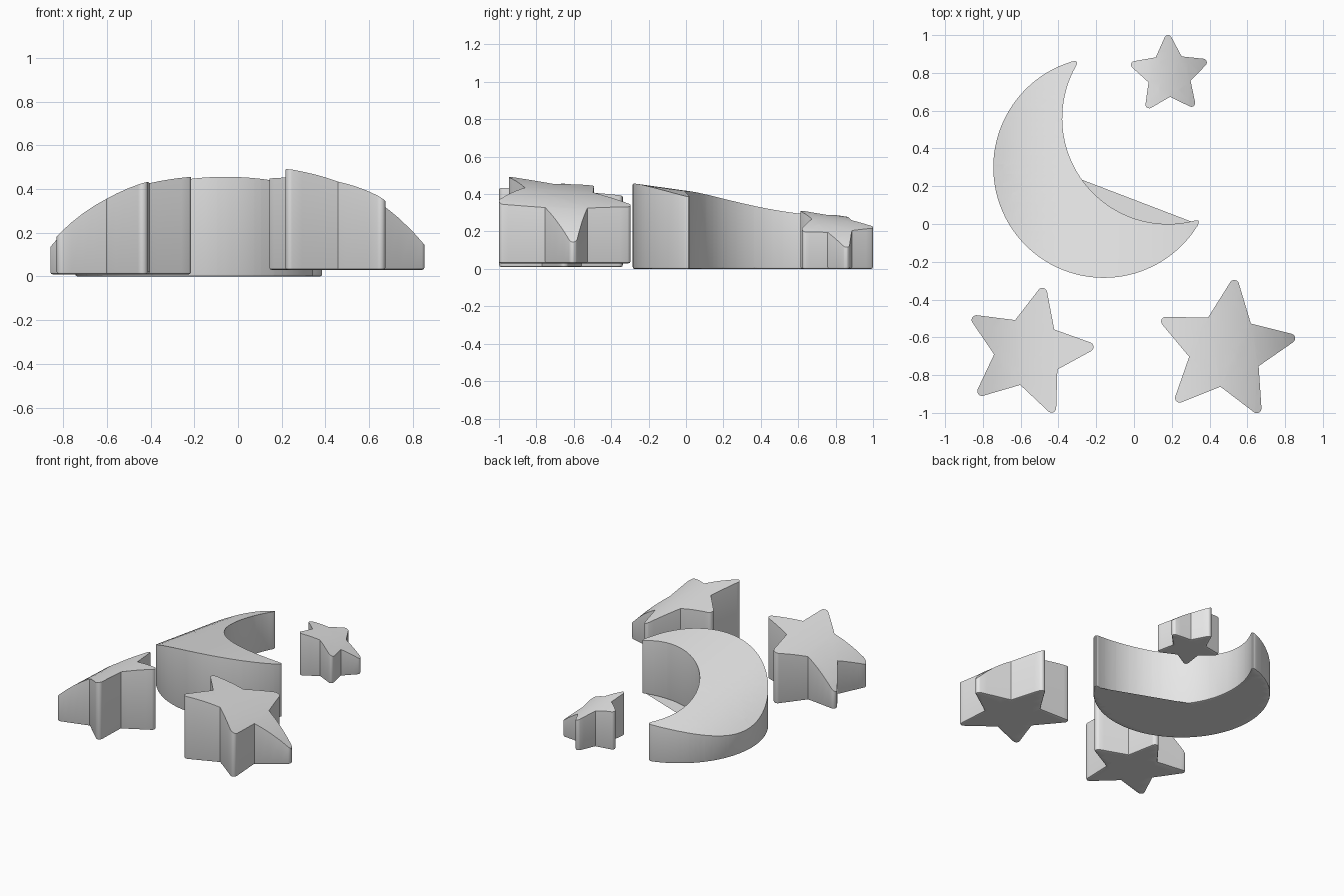
import bpy, bmesh, math
from mathutils import Vector

cube = bpy.data.objects.get("Cube")
if cube:
    bpy.data.objects.remove(cube, do_unlink=True)

GREY = (0.8, 0.8, 0.8, 1)
grey = bpy.data.materials.new("plain grey")
grey.use_nodes = True
grey.diffuse_color = GREY
grey.node_tree.nodes["Principled BSDF"].inputs["Base Color"].default_value = GREY


def polar(center, radius, angle):
    return Vector(center) + radius * Vector((math.cos(angle), math.sin(angle)))


def star_outline(center, outer, inner, turn, tip_radius, steps=6):
    """Five-pointed star with rounded tips and sharp notches."""
    half = math.atan2(inner * math.sin(math.pi / 5), outer - inner * math.cos(math.pi / 5))
    spread = math.pi / 2 - half
    points = []
    for k in range(5):
        angle = math.radians(turn + 72 * k)
        tip = polar(center, outer - tip_radius, angle)
        for i in range(steps + 1):
            points.append(polar(tip, tip_radius, angle + spread * (2 * i / steps - 1)))
        points.append(polar(center, inner, angle + math.pi / 5))
    return points


def moon_outline(c1, r1, c2, r2, trim, steps=64):
    """Crescent between two circles, with rounded horns."""
    c1, c2 = Vector(c1), Vector(c2)
    axis = c2 - c1
    d = axis.length
    heading = math.atan2(axis.y, axis.x)
    a = (d * d + r1 * r1 - r2 * r2) / (2 * d)
    alpha, beta = math.acos(a / r1), math.acos((d - a) / r2)
    start, span = heading + alpha + trim, 2 * (math.pi - alpha - trim)
    outer = [polar(c1, r1, start + span * i / steps) for i in range(steps + 1)]
    start, span = heading + math.pi + beta - trim, -2 * (beta - trim)
    inner = [polar(c2, r2, start + span * i / 40) for i in range(41)]

    def horn(p, apex, q):
        return [p * (1 - t) ** 2 + apex * 2 * t * (1 - t) + q * t * t
                for t in (0.2, 0.4, 0.6, 0.8)]

    lower, upper = polar(c1, r1, heading - alpha), polar(c1, r1, heading + alpha)
    return outer + horn(outer[-1], lower, inner[0]) + inner + horn(inner[-1], upper, outer[0])


def domed_block(name, outline, base, top, step=0.05):
    """Upright block with a softened bottom rim and a curved top."""
    bm = bmesh.new()
    floor = bm.faces.new([bm.verts.new((p.x, p.y, base)) for p in outline])
    rim = list(floor.edges)
    lift = bmesh.ops.extrude_face_region(bm, geom=[floor], use_keep_orig=True)
    raised = [v for v in lift["geom"] if isinstance(v, bmesh.types.BMVert)]
    bmesh.ops.translate(bm, verts=raised, vec=(0, 0, 1))
    bmesh.ops.recalc_face_normals(bm, faces=bm.faces)
    bmesh.ops.bevel(bm, geom=rim, offset=0.01, segments=2, profile=0.5,
                    affect='EDGES', clamp_overlap=False)
    bmesh.ops.triangulate(bm, faces=[f for f in bm.faces if len(f.verts) > 4])
    # Slice into a grid so that the top can bend
    for axis in (0, 1):
        normal = Vector((1 - axis, axis, 0))
        low, high = min(p[axis] for p in outline), max(p[axis] for p in outline)
        for i in range(1, int((high - low) / step) + 1):
            bmesh.ops.bisect_plane(bm, geom=bm.verts[:] + bm.edges[:] + bm.faces[:],
                                   plane_co=normal * (low + i * step), plane_no=normal)
    for v in bm.verts:
        if v.co.z > base + 0.9:
            v.co.z = base + top(v.co.x, v.co.y)
    mesh = bpy.data.meshes.new(name)
    bm.to_mesh(mesh)
    bm.free()
    mesh.materials.append(grey)
    obj = bpy.data.objects.new(name, mesh)
    bpy.context.collection.objects.link(obj)
    bpy.ops.object.select_all(action='DESELECT')
    obj.select_set(True)
    bpy.context.view_layer.objects.active = obj
    bpy.ops.object.shade_smooth_by_angle(angle=math.radians(30))


def dome(height, front, slope):
    """Top that falls away to both sides and gently to the back."""
    return lambda x, y: height - 0.22 * x ** 2 - 0.3 * x ** 4 - slope * (y - front)


# Crescent moon
domed_block("crescent_moon",
            moon_outline((-0.16, 0.3), 0.585, (0.18, 0.56), 0.56, math.radians(4.5)),
            0, dome(0.46, -0.3, 0.14))

# Two large stars at the front
domed_block("front_left_star", star_outline((0.484, -0.668), 0.375, 0.195, 10.3, 0.025),
            0.03, dome(0.48, -1, 0.12))
domed_block("front_right_star", star_outline((-0.56, -0.676), 0.347, 0.181, 4.5, 0.025),
            0.01, dome(0.47, -1, 0.04))

# Small star at the back
domed_block("back_small_star", star_outline((0.187, 0.79), 0.21, 0.117, 20, 0.02),
            0, lambda x, y: 0.318 - 1.1 * x ** 2 - 0.15 * (y - 0.6))
